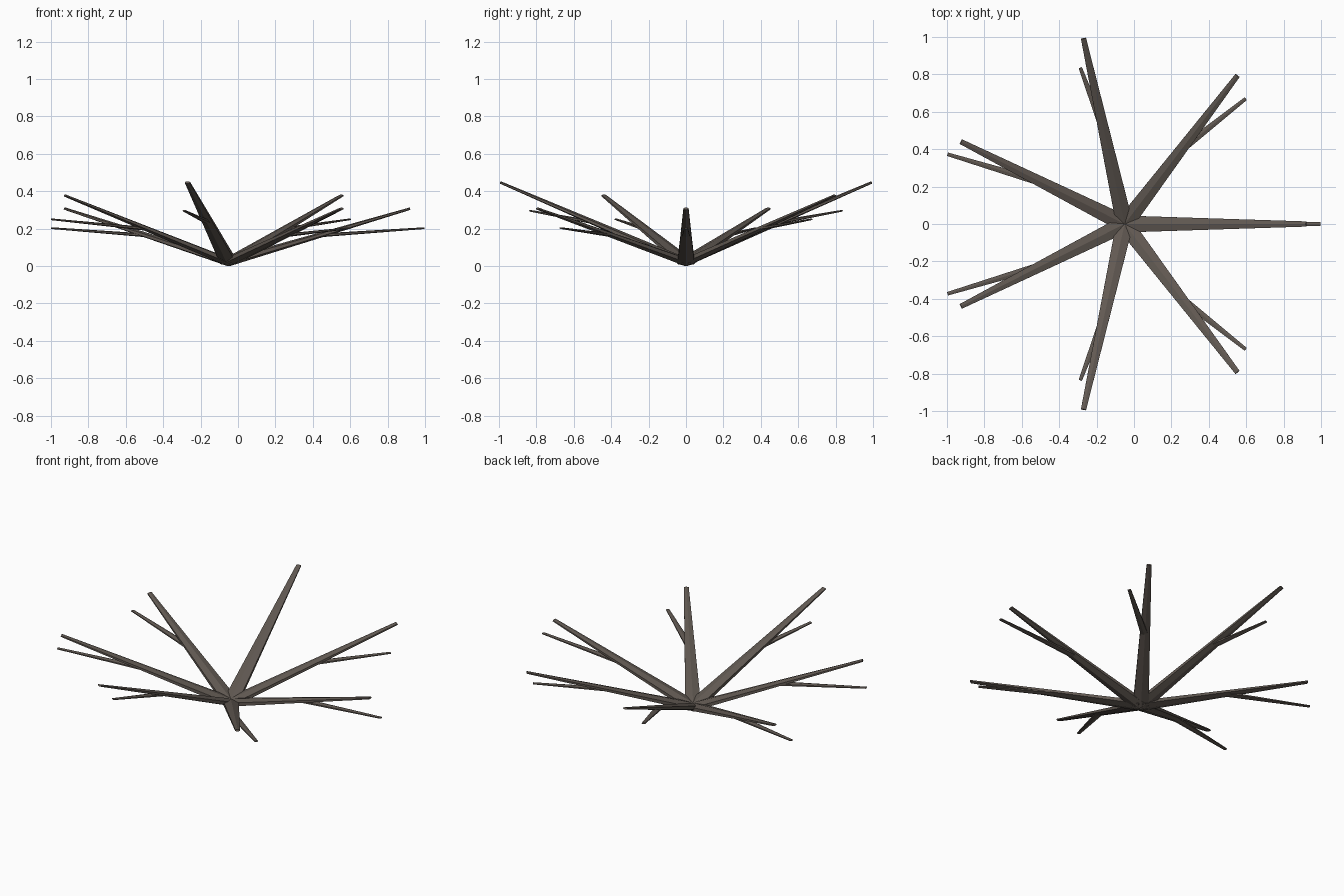
import bpy, bmesh, math
from mathutils import Vector

if "Cube" in bpy.data.objects:
    bpy.data.objects.remove(bpy.data.objects["Cube"])

bark = bpy.data.materials.new("bark")
bark.diffuse_color = (0.12, 0.10, 0.085, 1)
bark.use_nodes = True
bark.node_tree.nodes["Principled BSDF"].inputs["Base Color"].default_value = bark.diffuse_color

SIDES = 6
FLAT = 0.42          # thickness relative to width


def limb(name, a, b, r1, r2):
    """Flattened, tapered six-sided limb from a to b."""
    a, b = Vector(a), Vector(b)
    d = (b - a).normalized()
    side = d.cross(Vector((0, 0, 1))).normalized()
    up = side.cross(d)
    bm = bmesh.new()
    rings = []
    for p, r in ((a, r1), (b, r2)):
        ring = []
        for k in range(SIDES):
            t = math.pi / 2 + 2 * math.pi * k / SIDES
            ring.append(bm.verts.new(p + side * r * math.cos(t) + up * r * FLAT * math.sin(t)))
        rings.append(ring)
    for k in range(SIDES):
        n = (k + 1) % SIDES
        bm.faces.new((rings[0][k], rings[0][n], rings[1][n], rings[1][k]))
    bm.faces.new(rings[0])
    bm.faces.new(rings[1])
    bmesh.ops.recalc_face_normals(bm, faces=bm.faces)
    me = bpy.data.meshes.new(name)
    bm.to_mesh(me)
    bm.free()
    me.materials.append(bark)
    ob = bpy.data.objects.new(name, me)
    bpy.context.collection.objects.link(ob)


# plan positions of branch and twig tips; mirrored in y
tips = [(0.92, 0.0), (0.553, 0.793), (-0.27, 0.992), (-0.925, 0.44)]
twigs = [(0.998, 0.0), (0.597, 0.67), (-0.287, 0.835), (-0.997, 0.373)]
tip_z = (0.307, 0.377, 0.447)      # heights repeat every third branch
twig_z = (0.203, 0.25, 0.296)
root = Vector((-0.05, 0, 0.021))

for i in range(7):
    j, s = (i, 1) if i < 4 else (7 - i, -1)
    end = Vector((tips[j][0], s * tips[j][1], tip_z[i % 3]))
    limb(f"branch_{i + 1}", root, end, 0.052, 0.016)
    # twig splits off halfway along the branch
    limb(f"twig_{i + 1}", root.lerp(end, 0.5),
         (twigs[j][0], s * twigs[j][1], twig_z[i % 3]), 0.024, 0.011)
